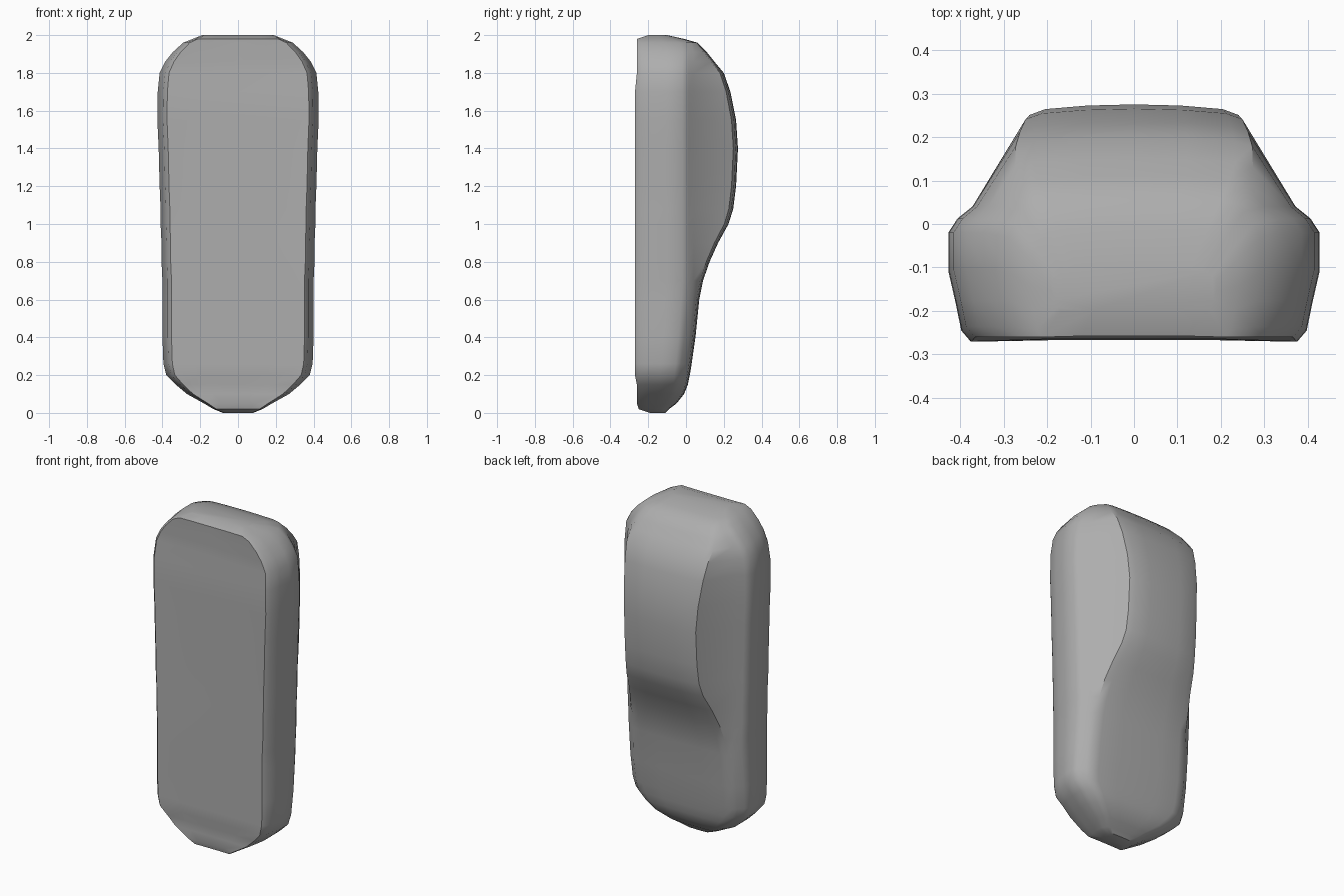
import bpy
import bmesh
import math

cube = bpy.data.objects.get("Cube")
if cube:
    bpy.data.objects.remove(cube, do_unlink=True)

grey = bpy.data.materials.new("plain grey")
grey.use_nodes = True
colour = (0.42, 0.42, 0.42, 1)
grey.diffuse_color = colour
grey.node_tree.nodes["Principled BSDF"].inputs["Base Color"].default_value = colour

# Stations along the body: height z, half width, roof side, floor side
STATIONS = [
    (0, .08, -.11, -.19), (.02, .13, -.09, -.25), (.05, .18, -.05, -.26),
    (.1, .27, -.01, -.26), (.15, .33, .01, -.26), (.2, .38, .02, -.27),
    (.26, .395, .03, -.27), (.4, .4, .05, -.27), (.6, .4, .07, -.27),
    (.7, .4, .09, -.27), (.8, .405, .125, -.27), (.9, .405, .17, -.27),
    (1, .41, .225, -.27), (1.08, .41, .25, -.27), (1.2, .415, .265, -.27),
    (1.4, .42, .275, -.27), (1.55, .427, .265, -.27), (1.7, .425, .235, -.27),
    (1.8, .415, .2, -.26), (1.86, .385, .15, -.26), (1.91, .345, .11, -.26),
    (1.96, .29, .06, -.26), (1.98, .24, -.01, -.26), (2, .19, -.1, -.2),
]


def half_section(width, roof, floor):
    """Outline from floor centre, round the flank, to roof centre."""
    depth = roof - floor
    shoulder = min(-.02, floor + .72 * depth)
    belt = min(.04, floor + .9 * depth)
    flank = shoulder - floor
    corner = width * (.82 - 1.1 * max(0, roof - .05))
    return [
        (0, floor + .01 * depth),
        (width * .5, floor + .01 * depth),
        (width * .88, floor),
        (width * .93, floor + .1 * flank),
        (width * .96, floor + .35 * flank),
        (width, floor + .65 * flank),
        (width, shoulder),
        (width * .95, (shoulder + belt) / 2 + .005 * depth),
        (width * .87, belt),
        (corner, roof - .045 * depth),
        (corner * .85, roof - .02 * depth),
        (corner * .45, roof - .005 * depth),
        (0, roof),
    ]


# Closed body shell lofted through the stations
bm = bmesh.new()
rings = []
for z, width, roof, floor in STATIONS:
    half = half_section(width, roof, floor)
    outline = half + [(-x, y) for x, y in half[-2:0:-1]]
    rings.append([bm.verts.new((x, y, z)) for x, y in outline])

count = len(rings[0])
for low, high in zip(rings, rings[1:]):
    for i in range(count):
        j = (i + 1) % count
        bm.faces.new((low[i], low[j], high[j], high[i]))

# Nose and tail caps
bm.faces.new(rings[0][::-1])
bm.faces.new(rings[-1])
bmesh.ops.recalc_face_normals(bm, faces=bm.faces[:])

mesh = bpy.data.meshes.new("body_shell")
bm.to_mesh(mesh)
bm.free()
mesh.materials.append(grey)
body = bpy.data.objects.new("body_shell", mesh)
bpy.context.collection.objects.link(body)

# Soft panels with crisp edges
bpy.ops.object.select_all(action="DESELECT")
body.select_set(True)
bpy.context.view_layer.objects.active = body
bpy.ops.object.shade_smooth_by_angle(angle=math.radians(35))
